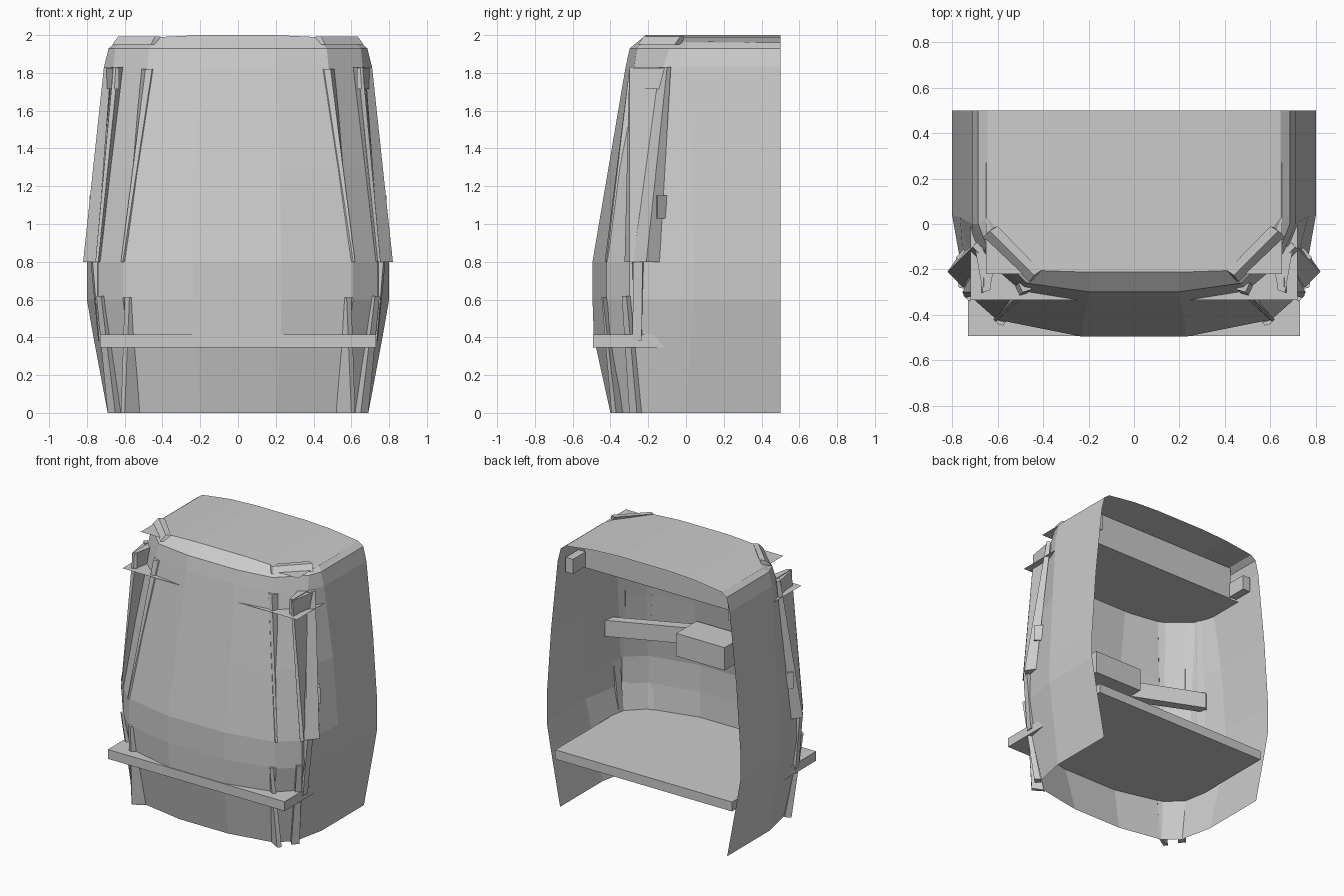
import bpy, bmesh

if "Cube" in bpy.data.objects:
    bpy.data.objects.remove(bpy.data.objects["Cube"])

grey = bpy.data.materials.new("light_grey")
grey.diffuse_color = (0.6, 0.6, 0.6, 1)
grey.use_nodes = True
grey.node_tree.nodes["Principled BSDF"].inputs["Base Color"].default_value = grey.diffuse_color


def finish(name, bm):
    bmesh.ops.recalc_face_normals(bm, faces=bm.faces)
    me = bpy.data.meshes.new(name)
    bm.to_mesh(me)
    bm.free()
    me.materials.append(grey)
    ob = bpy.data.objects.new(name, me)
    bpy.context.collection.objects.link(ob)
    return ob


def loft(name, rings, closed, caps, extra=()):
    """Skin a list of point rings with quads; extra holds loose polygons."""
    bm = bmesh.new()
    vs = [[bm.verts.new(p) for p in ring] for ring in rings]
    n = len(rings[0])
    for a, b in zip(vs, vs[1:]):
        for i in range(n if closed else n - 1):
            j = (i + 1) % n
            bm.faces.new((a[i], a[j], b[j], b[i]))
    for k in caps:
        bm.faces.new(vs[k])
    for poly in extra:
        bm.faces.new([bm.verts.new(p) for p in poly])
    bmesh.ops.remove_doubles(bm, verts=bm.verts, dist=1e-5)
    return finish(name, bm)


def box(name, lo, hi):
    rings = [[(lo[0], lo[1], z), (hi[0], lo[1], z), (hi[0], hi[1], z), (lo[0], hi[1], z)]
             for z in (lo[2], hi[2])]
    return loft(name, rings, True, (0, -1))


def sheet(name, x, y0, y1, z):
    loft(name, [[(-x, y0, z), (x, y0, z)], [(-x, y1, z), (x, y1, z)]], False, ())


def pillar_pair(name, z0, low, z1, high):
    """Tapered bar on the right, mirrored to the left."""
    for side, s in (("right", 1), ("left", -1)):
        loft(f"{name}_{side}", [[(s * x, y, z) for x, y in q] for z, q in ((z0, low), (z1, high))],
             True, (0, -1))


# Cab shell: half outlines from the open back round to the nose, per height
levels = [
    (0.0, [(.69, .5), (.69, 0), (.64, -.24), (.53, -.34), (.2, -.40)]),
    (0.40, [(.765, .5), (.765, .027), (.708, -.28), (.585, -.40), (.227, -.488)]),
    (0.6, [(.80, .5), (.80, .04), (.74, -.30), (.605, -.42), (.23, -.495)]),
    (0.8, [(.80, .5), (.80, .04), (.74, -.30), (.605, -.42), (.23, -.495)]),
    (1.3, [(.765, .5), (.765, .03), (.70, -.225), (.55, -.355), (.22, -.41)]),
    (1.83, [(.71, .5), (.71, 0), (.66, -.12), (.48, -.275), (.2, -.32)]),
    (1.93, [(.685, .5), (.685, 0), (.65, -.09), (.47, -.26), (.2, -.298)]),
]
rings = [[(x, y, z) for x, y in h] + [(-x, y, z) for x, y in reversed(h)] for z, h in levels]
# Arched roof: crown in the middle, slightly lower at the sides
A, B, C, D, E = ((.645, .5, 1.96), (.645, .03, 1.96), (.615, -.01, 1.967),
                 (.41, -.205, 1.99), (.2, -.212, 2.0))
Db, Eb = (.41, .5, 1.99), (.2, .5, 2.0)


def mir(*pts):
    return [(-x, y, z) for x, y, z in pts]


rings.append([A, B, C, D, E] + mir(E, D, C, B, A))
roof = [(E, D, Db, Eb), (D, C, B, A, Db), mir(E, D, Db, Eb), mir(D, C, B, A, Db),
        [E, Eb] + mir(Eb, E)]
loft("cab_shell", rings, False, (), roof)

# Floor slab that runs out through the nose as a bumper
box("floor_and_bumper", (-.73, -.493, .345), (.73, .5, .415))

# Thin ceiling sheets, the header between them and its side blocks
sheet("upper_ceiling_sheet", .65, -.22, .27, 1.957)
sheet("lower_ceiling_sheet", .72, -.335, .27, 1.71)
box("ceiling_header", (-.65, .26, 1.711), (.65, .27, 1.955))
rail = [(.64, .27), (.70, .27), (.70, .42), (.64, .42)]
pillar_pair("header_block", 1.72, rail, 1.83, rail)
end = [(.63, -.29), (.665, -.30), (.70, -.10), (.66, -.10)]
pillar_pair("header_end", 1.715, end, 1.825, end)
pillar_pair("roof_corner_strip", 1.95, [(.62, -.02), (.665, -.06), (.46, -.255), (.41, -.22)],
            1.992, [(.60, -.01), (.635, -.03), (.44, -.225), (.41, -.205)])

# Dashboard: centre block with angled wings
box("dashboard_centre", (-.20, -.41, 1.0), (.20, -.17, 1.17))
wing = [(.19, -.41), (.19, -.33), (.74, -.10), (.785, -.15)]
pillar_pair("dashboard_wing", 1.03, wing, 1.15, wing)

# Upper pillars beside the windscreen and the side panels
pillar_pair("side_pillar", .8, [(.82, -.21), (.772, -.14), (.757, -.22), (.75, -.28)],
            1.83, [(.71, -.10), (.69, -.08), (.664, -.11), (.672, -.14)])
pillar_pair("windscreen_pillar", .8, [(.60, -.423), (.61, -.43), (.62, -.42), (.61, -.417)],
            1.82, [(.45, -.282), (.455, -.29), (.49, -.30), (.51, -.257)])
pillar_pair("corner_pillar", .8, [(.73, -.312), (.74, -.325), (.755, -.30), (.745, -.285)],
            1.83, [(.61, -.167), (.635, -.29), (.66, -.30), (.662, -.122)])

# Lower corner bars
pillar_pair("front_bar", 0, [(.52, -.345), (.60, -.395), (.62, -.37), (.54, -.335)],
            .61, [(.565, -.432), (.575, -.447), (.60, -.44), (.61, -.42)])
pillar_pair("corner_bar", 0, [(.62, -.265), (.65, -.30), (.69, -.26), (.65, -.235)],
            .62, [(.71, -.33), (.725, -.34), (.75, -.315), (.745, -.295)])
pillar_pair("side_bar", .38, [(.708, -.278), (.735, -.283), (.74, -.235), (.716, -.235)],
            .8, [(.743, -.285), (.77, -.28), (.78, -.23), (.755, -.225)])
